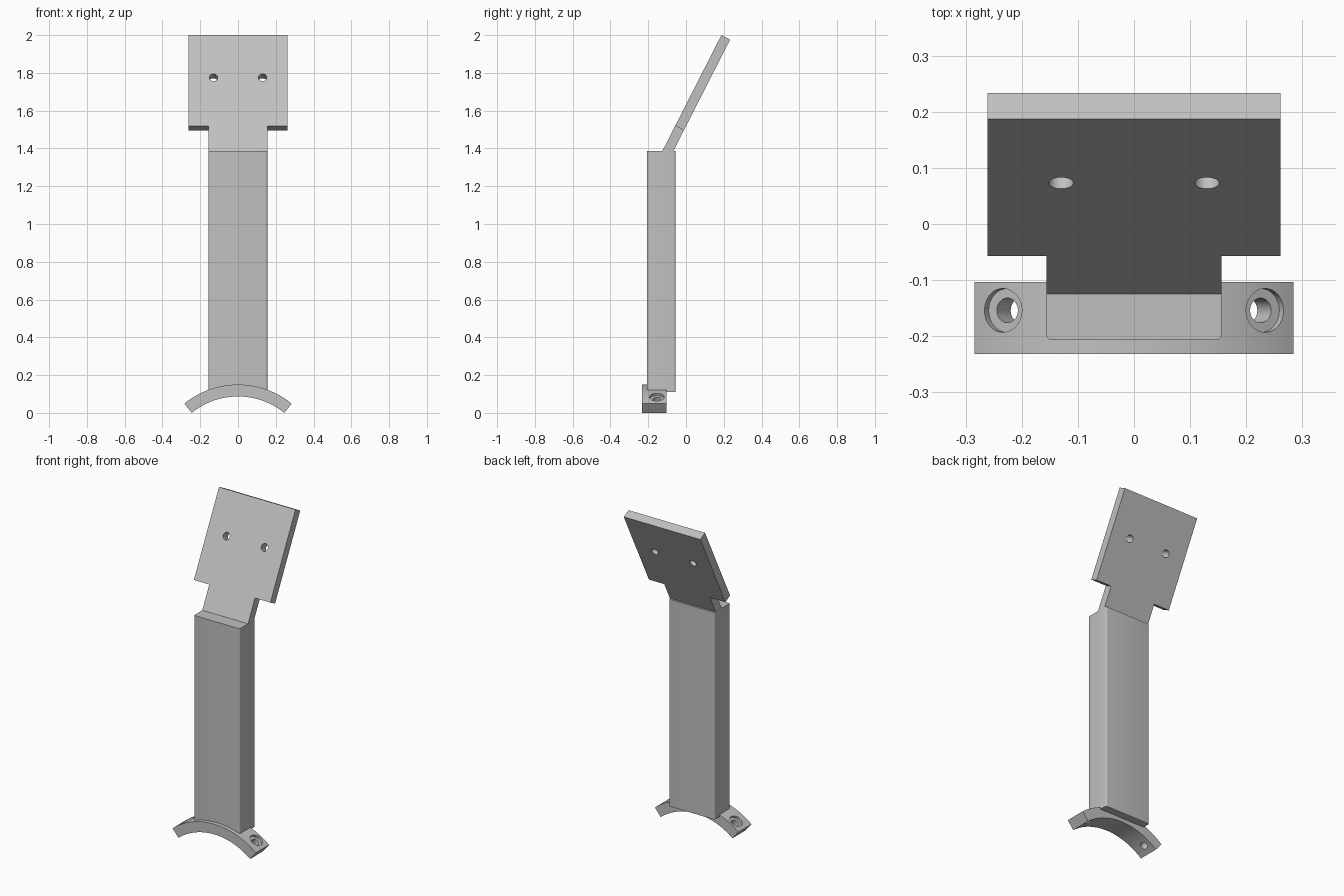
import bpy
import bmesh
from math import sin, cos, radians, asin
from mathutils import Vector

if "Cube" in bpy.data.objects:
    bpy.data.objects.remove(bpy.data.objects["Cube"])

grey = bpy.data.materials.new("plain_grey")
grey.use_nodes = True
GREY = (0.53, 0.53, 0.53, 1)
grey.diffuse_color = GREY
grey.node_tree.nodes["Principled BSDF"].inputs["Base Color"].default_value = GREY


def prism(name, outline, sweep):
    """Solid made by sweeping a flat outline along a vector."""
    bm = bmesh.new()
    face = bm.faces.new([bm.verts.new(p) for p in outline])
    new = bmesh.ops.extrude_face_region(bm, geom=[face])["geom"]
    verts = [v for v in new if isinstance(v, bmesh.types.BMVert)]
    bmesh.ops.translate(bm, verts=verts, vec=sweep)
    bmesh.ops.recalc_face_normals(bm, faces=bm.faces)
    mesh = bpy.data.meshes.new(name)
    bm.to_mesh(mesh)
    bm.free()
    mesh.materials.append(grey)
    obj = bpy.data.objects.new(name, mesh)
    bpy.context.collection.objects.link(obj)
    return obj


def activate(obj):
    bpy.ops.object.select_all(action='DESELECT')
    obj.select_set(True)
    bpy.context.view_layer.objects.active = obj


def drill(obj, start, axis, radius, length):
    """Cut a round hole from start along axis."""
    axis = Vector(axis).normalized()
    bpy.ops.mesh.primitive_cylinder_add(
        vertices=40, radius=radius, depth=length,
        location=Vector(start) + axis * length / 2,
        rotation=axis.to_track_quat('Z', 'Y').to_euler())
    cutter = bpy.context.object
    cutter.hide_render = True
    cutter.data.materials.append(grey)
    mod = obj.modifiers.new("hole", 'BOOLEAN')
    mod.operation = 'DIFFERENCE'
    mod.solver = 'EXACT'
    mod.object = cutter
    activate(obj)
    bpy.ops.object.modifier_apply(modifier=mod.name)
    bpy.data.objects.remove(cutter)


def smooth(obj):
    activate(obj)
    bpy.ops.object.shade_smooth_by_angle(angle=radians(30))


# Curved foot: an arc swept front to back
INNER, OUTER, CENTRE_Z, HALF = 0.388, 0.451, -0.301, radians(39.1)
FRONT, BACK = -0.232, -0.103
STEPS = 48


def arc(radius, y):
    angles = [HALF * (2 * i / STEPS - 1) for i in range(STEPS + 1)]
    return [(radius * sin(a), y, CENTRE_Z + radius * cos(a)) for a in angles]


foot = prism("curved_foot", arc(OUTER, FRONT) + arc(INNER, FRONT)[::-1],
             (0, BACK - FRONT, 0))

# Counterbored screw holes through the foot, pointing at the arc centre
tilt = asin(0.234 / OUTER)
for side in (-1, 1):
    out = Vector((side * sin(tilt), 0, cos(tilt)))
    middle = Vector((0, -0.154, CENTRE_Z))
    drill(foot, middle + out * 0.435, out, 0.039, 0.1)
    drill(foot, middle + out * 0.3, out, 0.022, 0.2)
smooth(foot)

# Upright column with slightly rounded vertical edges
W, Y0, Y1, Z0, Z1 = 0.156, -0.207, -0.055, 0.11, 1.387
column = prism("column", [(-W, Y0, Z0), (W, Y0, Z0), (W, Y1, Z0), (-W, Y1, Z0)],
               (0, 0, Z1 - Z0))
bm = bmesh.new()
bm.from_mesh(column.data)
upright = [e for e in bm.edges if abs(e.verts[0].co.z - e.verts[1].co.z) > 1]
bmesh.ops.bevel(bm, geom=upright, offset=0.01, segments=5, profile=0.5,
                affect='EDGES')
bm.to_mesh(column.data)
bm.free()
smooth(column)

# Tilted mounting plate with a narrower neck that sinks into the column
LEAN = radians(27)
up = Vector((0, sin(LEAN), cos(LEAN)))
rear = Vector((0, cos(LEAN), -sin(LEAN)))
base = Vector((0, -0.125, Z1))
P, NECK_TOP, TOP = 0.261, 0.149, 0.688
half = [(W, -0.01), (W, NECK_TOP), (P, NECK_TOP), (P, TOP)]
shape = half + [(-x, t) for x, t in reversed(half)]
plate = prism("mounting_plate",
              [base + up * t + Vector((x, 0, 0)) for x, t in shape],
              rear * 0.052)

# Two screw holes through the plate
for side in (-1, 1):
    spot = base + up * 0.436 + Vector((side * 0.13, 0, 0))
    drill(plate, spot - rear * 0.1, rear, 0.022, 0.3)
smooth(plate)
